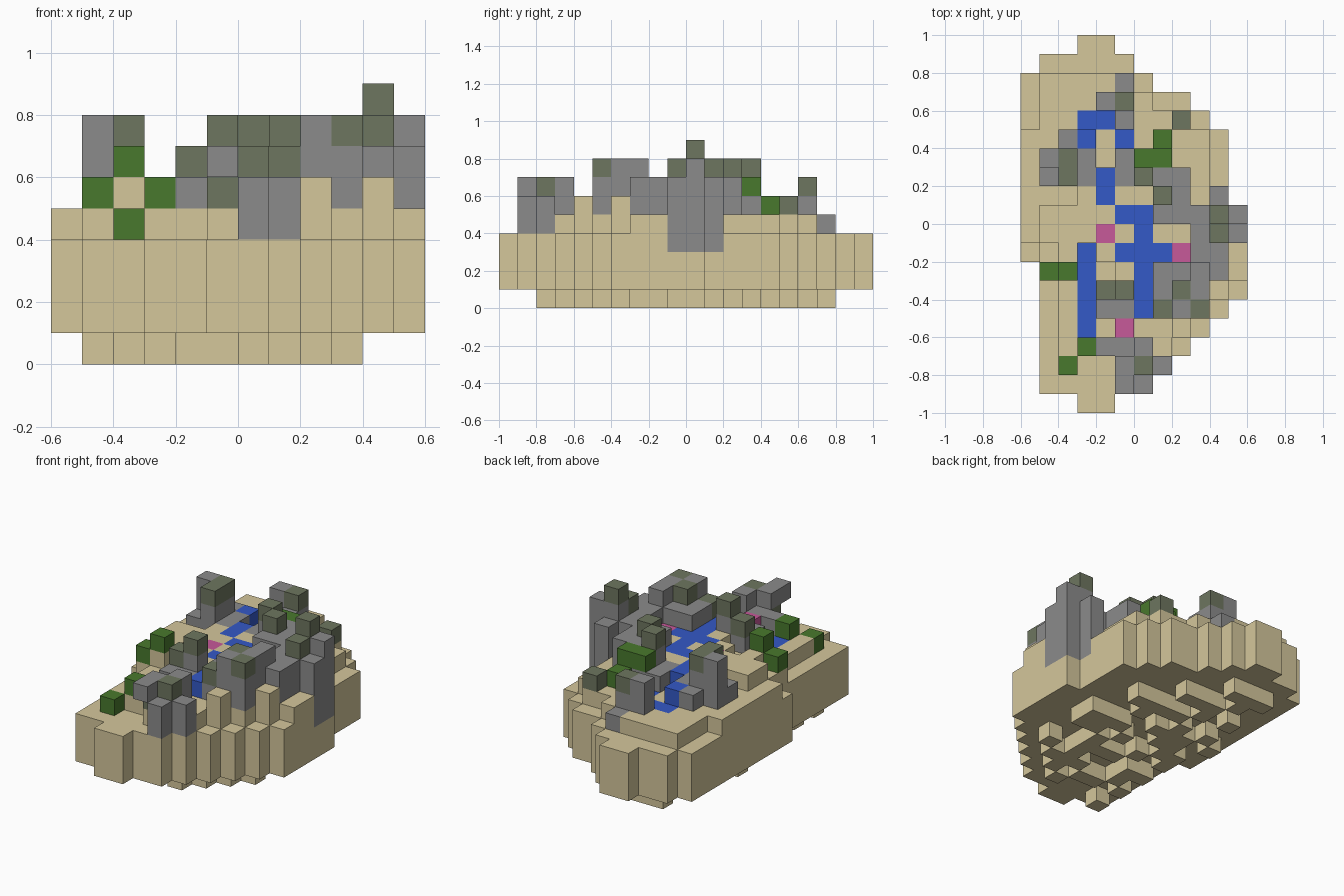
import bpy
import random
from mathutils import Vector

random.seed(4)
if "Cube" in bpy.data.objects:
    bpy.data.objects.remove(bpy.data.objects["Cube"], do_unlink=True)

CELL = 0.1
COLOURS = {
    "sand": (0.66, 0.57, 0.33),
    "rock": (0.26, 0.26, 0.26),
    "moss": (0.155, 0.18, 0.115),
    "shrub": (0.066, 0.19, 0.026),
    "water": (0.034, 0.1, 0.57),
    "flower": (0.57, 0.1, 0.32),
}
NAMES = {"sand": "island_ground", "rock": "rock_columns", "moss": "mossy_rocks",
         "shrub": "shrubs", "water": "stream", "flower": "flowers"}
voxels = {}


def column(kind, x, y, base, top):
    """Fill one column of cells, with sand wherever it would float."""
    for z in range(base, top):
        voxels[x, y, z] = kind
    z = base - 1
    while z > 0 and (x, y, z) not in voxels:
        voxels[x, y, z] = "sand"
        z -= 1


def columns(kind, base, cells):
    for x, y, top in cells:
        column(kind, x, y, base, top)


def caps(kind, cells):
    """One-cell blocks whose upper face is at the given level."""
    for x, y, top in cells:
        column(kind, x, y, top - 1, top)


def run(kind, xs, ys, top):
    caps(kind, [(x, y, top) for x in xs for y in ys])


# Island outline: west and east end of each row, from front to back
rows = [(-3, -1), (-5, 1), (-5, 2), (-5, 3), (-5, 4), (-5, 5), (-5, 6), (-5, 6),
        (-6, 6), (-6, 6), (-6, 6), (-6, 5), (-6, 5), (-6, 5), (-6, 5),
        (-6, 4), (-6, 3), (-6, 1), (-5, 0), (-3, -1)]
land = {(x, y) for y, (west, east) in enumerate(rows, -10) for x in range(west, east)}


def shore_distance(cell):
    reach = 0
    while all((cell[0] + dx, cell[1] + dy) in land
              for dx in range(-reach - 1, reach + 2)
              for dy in range(-reach - 1, reach + 2)
              if abs(dx) + abs(dy) <= reach + 1):
        reach += 1
    return reach


# Ground: a low shore, a raised middle and a ragged tapering underside
UNDERSIDE = [(2, 2, 2, 1), (1, 1, 0), (0, 0, 1, 1)]
for x, y in sorted(land):
    distance = shore_distance((x, y))
    inland = distance > 0 and -8 < y < 8 and not (x == -5 and y < -3)
    bottom = random.choice(UNDERSIDE[min(distance, 2)])
    if not (-9 < y < 8 and -6 < x < 4):
        bottom = max(bottom, 1)
    column("sand", x, y, bottom, 5 if inland else 4)

# Raised terraces
run("sand", [-6], range(-1, 5), 5)
run("sand", [5], [-3, -2], 5)
run("sand", range(-1, 3), range(-3, 2), 6)
run("sand", range(-5, -1), [-1, 0], 6)
run("sand", [-4, -2], [-2], 6)
caps("sand", [(2, -6, 6), (4, -4, 6), (-4, -3, 6), (-5, -3, 5), (-3, 1, 6)])

# Stream: low western arm, higher middle and northern pool
run("water", [-3], range(-6, -1), 5)
run("water", [0], range(-5, 1), 6)
run("water", range(-1, 2), [-2], 6)
run("water", [-2], [1, 2], 6)
caps("water", [(-1, 0, 6), (-3, 4, 6), (-1, 4, 5), (-3, 5, 5), (-2, 5, 5)])

# Front rocks, with one block jutting out over the shore
columns("rock", 4, [(0, -9, 6), (1, -8, 6), (0, -8, 6), (-1, 7, 5)])
columns("rock", 5, [(-2, -7, 6), (-1, -7, 6), (0, -7, 7)])
caps("moss", [(-1, -8, 6), (0, -8, 7)])
caps("rock", [(-1, -8, 7)])
voxels[-1, -9, 6] = "rock"

# Middle rocks beside the stream
columns("rock", 5, [(-2, -5, 6), (-1, -5, 6), (-2, -4, 6), (-1, -4, 7),
                    (1, -5, 6), (2, -5, 8), (3, -5, 7), (1, -4, 7), (2, -4, 7),
                    (3, -4, 8), (1, -3, 7), (2, -3, 7), (3, -3, 8), (4, -3, 7)])
caps("moss", [(-2, -4, 7), (-1, -4, 8), (1, -5, 7), (3, -5, 8), (2, -4, 8)])

# Eastern cliff
columns("rock", 3, [(5, -1, 7), (5, 0, 8), (4, 1, 7)])
columns("rock", 5, [(3, -2, 7), (4, -2, 7), (3, -1, 7), (4, -1, 7), (4, 0, 8),
                    (1, 0, 7), (2, 0, 7), (3, 0, 7)])
caps("moss", [(4, -1, 8), (4, 0, 9)])

# Back rocks
columns("rock", 5, [(0, 2, 7), (1, 1, 7), (2, 1, 7), (1, 2, 7), (2, 2, 7),
                    (-1, 2, 6), (-1, 3, 6), (0, 3, 6), (1, 3, 6),
                    (-1, 5, 6), (-1, 6, 6), (-2, 6, 7)])
caps("moss", [(0, 2, 8), (1, 1, 8), (-1, 6, 7), (2, 5, 6)])

# Western rock tower
columns("rock", 5, [(-5, 3, 8), (-5, 2, 6), (-4, 3, 7), (-4, 2, 7),
                    (-3, 3, 6), (-3, 2, 6), (-4, 4, 6)])
caps("moss", [(-4, 3, 8), (-4, 2, 8)])

# Shrubs and flowers
caps("shrub", [(-4, -8, 5), (-3, -7, 6), (-5, -3, 6), (-4, -3, 7),
               (0, 3, 7), (1, 3, 7), (1, 4, 6)])
caps("flower", [(-2, -1, 6), (2, -2, 6), (-1, -6, 6)])


def material(kind):
    mat = bpy.data.materials.new(kind)
    mat.use_nodes = True
    colour = (*COLOURS[kind], 1)
    mat.diffuse_color = colour
    mat.node_tree.nodes["Principled BSDF"].inputs["Base Color"].default_value = colour
    return mat


def build(kind):
    """Mesh the exposed faces of every cell of one kind."""
    points, faces = {}, []
    for cell, found in voxels.items():
        if found != kind:
            continue
        for axis in range(3):
            for side in (-1, 1):
                normal = Vector((0, 0, 0))
                normal[axis] = side
                if tuple(int(c + n) for c, n in zip(cell, normal)) in voxels:
                    continue
                u, v = Vector((0, 0, 0)), Vector((0, 0, 0))
                u[(axis + 1) % 3] = 1
                v[(axis + 2) % 3] = side
                middle = Vector(cell) + Vector((0.5, 0.5, 0.5)) + normal / 2
                corners = [middle + (u * a + v * b) / 2
                           for a, b in ((-1, -1), (1, -1), (1, 1), (-1, 1))]
                faces.append([points.setdefault(tuple(round(n) for n in c), len(points))
                              for c in corners])
    mesh = bpy.data.meshes.new(NAMES[kind])
    mesh.from_pydata([Vector(p) * CELL for p in points], [], faces)
    mesh.materials.append(material(kind))
    obj = bpy.data.objects.new(NAMES[kind], mesh)
    bpy.context.collection.objects.link(obj)


for kind in COLOURS:
    build(kind)
